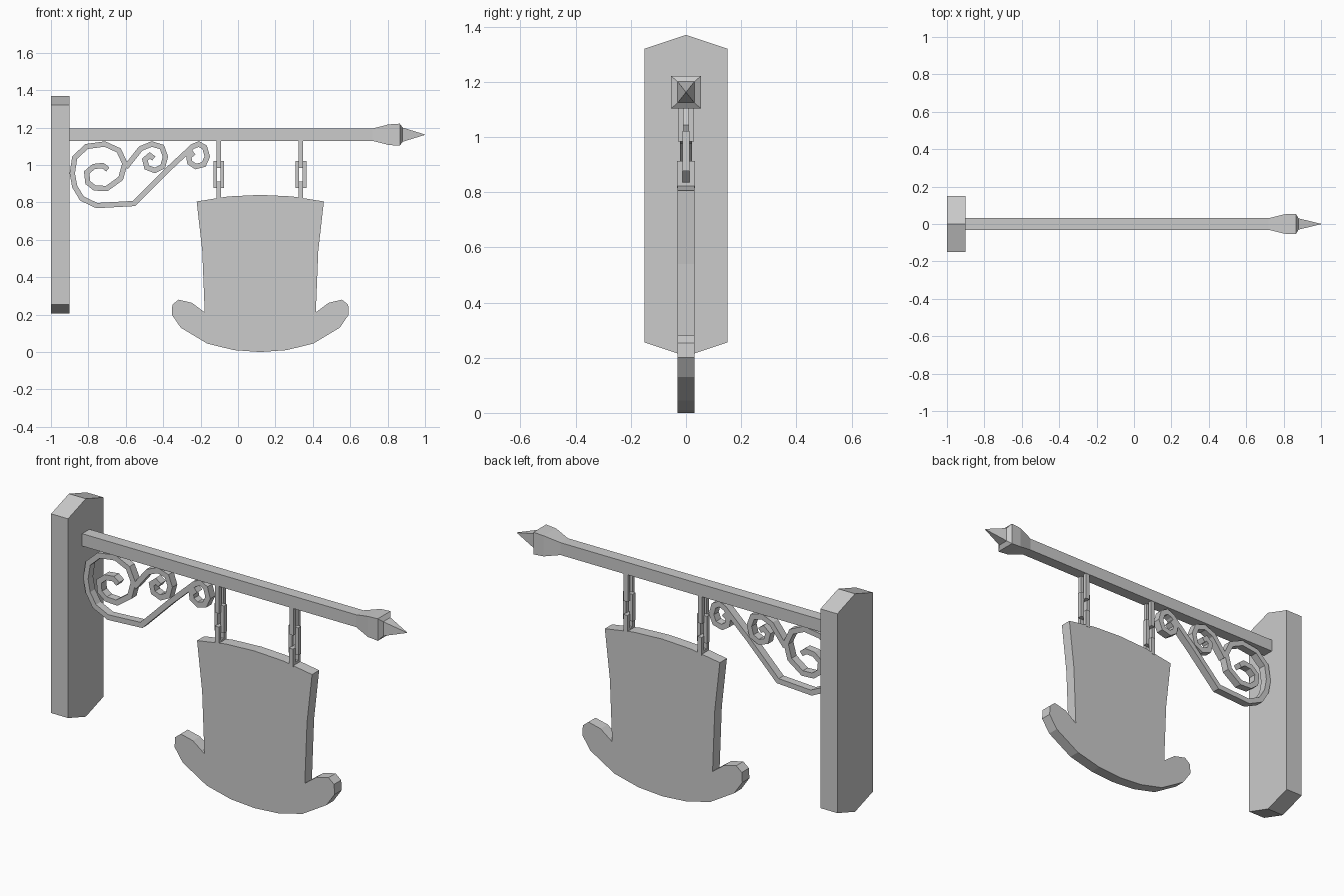
import bpy, bmesh
from mathutils import Vector

if "Cube" in bpy.data.objects:
    bpy.data.objects.remove(bpy.data.objects["Cube"])


def make(name, verts, faces):
    me = bpy.data.meshes.new(name)
    me.from_pydata(verts, [], faces)
    bm = bmesh.new()
    bm.from_mesh(me)
    bmesh.ops.recalc_face_normals(bm, faces=bm.faces)
    bm.to_mesh(me)
    bm.free()
    ob = bpy.data.objects.new(name, me)
    bpy.context.collection.objects.link(ob)
    return ob


def loft(name, rings):
    """Join equal-sized rings of points and cap both ends."""
    n = len(rings[0])
    verts = [p for r in rings for p in r]
    faces = [tuple(range(n)), tuple(range(len(verts) - n, len(verts)))]
    for k in range(len(rings) - 1):
        for i in range(n):
            j = (i + 1) % n
            faces.append((k * n + i, k * n + j, (k + 1) * n + j, (k + 1) * n + i))
    return make(name, verts, faces)


def strip(name, path, width, depth):
    """Mitred flat bar following an (x, z) path."""
    pts = [Vector(p) for p in path]
    rings = []
    for i, p in enumerate(pts):
        a = (p - pts[i - 1]).normalized() if i else None
        b = (pts[i + 1] - p).normalized() if i < len(pts) - 1 else None
        a, b = a or b, b or a
        t = (a + b).normalized()
        off = Vector((-t.y, t.x)) * (width / 2 / max(t.dot(a), 0.5))
        l, r = p + off, p - off
        rings.append([(l.x, -depth, l.y), (r.x, -depth, r.y),
                      (r.x, depth, r.y), (l.x, depth, l.y)])
    return loft(name, rings)


def link(name, x, z0, z1, half, sideways, t=0.02, depth=0.012):
    """Rectangular chain link, in the xz plane or turned into the yz plane."""
    rings = []
    for sx, z, s in ((-1, z0, 1), (1, z0, 1), (1, z1, -1), (-1, z1, -1)):
        ring = []
        for inset, d in ((0, -depth), (t, -depth), (t, depth), (0, depth)):
            u, w = sx * (half - inset), z + s * inset
            ring.append((x + d, u, w) if sideways else (x + u, d, w))
        rings.append(ring)
    verts = [p for r in rings for p in r]
    faces = [(k * 4 + i, k * 4 + (i + 1) % 4,
              (k + 1) % 4 * 4 + (i + 1) % 4, (k + 1) % 4 * 4 + i)
             for k in range(4) for i in range(4)]
    return make(name, verts, faces)


# Wall plate with pointed ends
plate = [(0, 0.205), (0.15, 0.255), (0.15, 1.32), (0, 1.37), (-0.15, 1.32), (-0.15, 0.255)]
loft("wall_plate", [[(x, y, z) for y, z in plate] for x in (-1.0, -0.9)])

# Beam with flared end and spike
BZ = 1.162


def square(x, hy, hz):
    return [(x, sy * hy, BZ + sz * hz) for sy, sz in ((-1, -1), (1, -1), (1, 1), (-1, 1))]


loft("beam", [square(*s) for s in (
    (-0.9, 0.031, 0.033), (0.72, 0.031, 0.033), (0.805, 0.052, 0.055),
    (0.865, 0.054, 0.059), (0.88, 0.03, 0.038), (1.0, 0.001, 0.001))])

# Scrolled bracket under the beam
main_scroll = [
    (-0.696, 0.976), (-0.723, 0.997), (-0.771, 0.992), (-0.809, 0.96), (-0.803, 0.906),
    (-0.766, 0.877), (-0.702, 0.874), (-0.627, 0.928), (-0.605, 1.008), (-0.637, 1.078),
    (-0.712, 1.112), (-0.809, 1.099), (-0.873, 1.04), (-0.886, 0.955), (-0.873, 0.885),
    (-0.835, 0.821), (-0.755, 0.783), (-0.557, 0.794), (-0.386, 0.965), (-0.242, 1.099),
    (-0.21, 1.112), (-0.178, 1.094), (-0.164, 1.045), (-0.183, 1.003), (-0.226, 0.992),
    (-0.258, 1.013), (-0.263, 1.045), (-0.236, 1.067)]
strip("main_scroll", main_scroll, 0.028, 0.021)
small_scroll = [
    (-0.6, 0.987), (-0.52, 1.088), (-0.461, 1.112), (-0.407, 1.096), (-0.388, 1.045),
    (-0.402, 0.992), (-0.445, 0.971), (-0.488, 0.987), (-0.498, 1.029), (-0.472, 1.051),
    (-0.45, 1.035)]
strip("small_scroll", small_scroll, 0.028, 0.021)

# Two hanging chains
for side, x in (("left", -0.103), ("right", 0.336)):
    link(f"{side}_chain_top", x, 0.983, 1.15, 0.029, True)
    link(f"{side}_chain_middle", x, 0.876, 1.022, 0.029, False)
    link(f"{side}_chain_bottom", x, 0.815, 0.912, 0.032, True)

# Hat-shaped sign board, mirrored half outline
CX = 0.119
half = [(0.34, 0.805), (0.31, 0.54), (0.297, 0.212), (0.365, 0.263), (0.437, 0.28),
        (0.47, 0.253), (0.473, 0.2), (0.425, 0.13), (0.283, 0.045), (0.14, 0.01)]
outline = ([(0, 0.84), (0.17, 0.832)] + half + [(0, 0.0)]
           + [(-x, z) for x, z in reversed(half)] + [(-0.17, 0.832)])
loft("hat_sign", [[(CX + x, y, z) for x, z in outline] for y in (-0.03, 0.03)])
